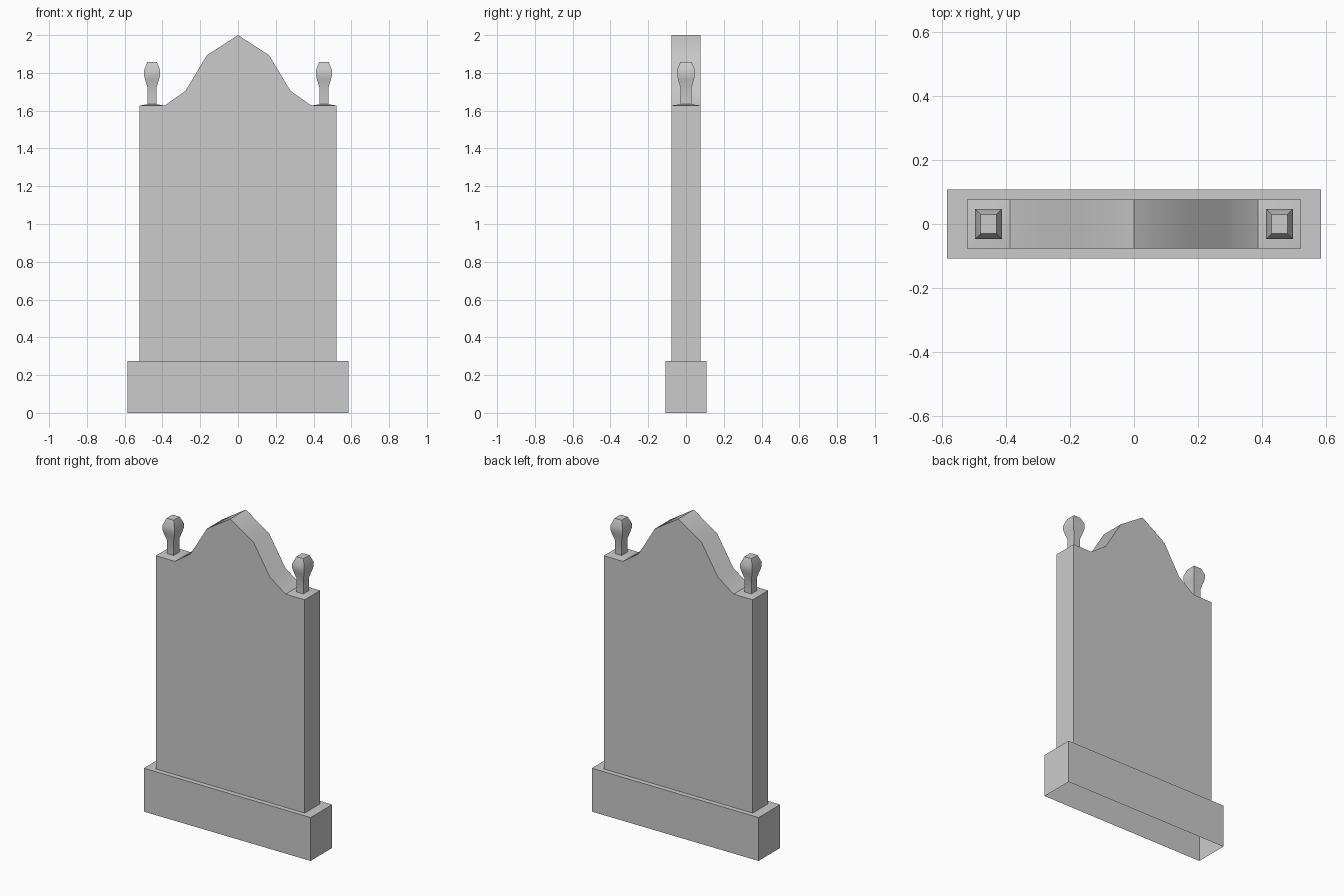
import bpy
import bmesh
from math import radians

if "Cube" in bpy.data.objects:
    bpy.data.objects.remove(bpy.data.objects["Cube"])


def finish(bm, name):
    mesh = bpy.data.meshes.new(name)
    bm.to_mesh(mesh)
    bm.free()
    obj = bpy.data.objects.new(name, mesh)
    bpy.context.collection.objects.link(obj)
    bpy.ops.object.select_all(action='DESELECT')
    obj.select_set(True)
    bpy.context.view_layer.objects.active = obj
    bpy.ops.object.shade_smooth_by_angle(angle=radians(30))
    return obj


def stack(name, cx, sections):
    """Loft rectangles (half_x, half_y, z); top capped, bottom left open."""
    bm = bmesh.new()
    rings = [[bm.verts.new((cx + sx * hx, sy * hy, z))
              for sx, sy in ((-1, -1), (1, -1), (1, 1), (-1, 1))]
             for hx, hy, z in sections]
    for a, b in zip(rings, rings[1:]):
        for i in range(4):
            j = (i + 1) % 4
            bm.faces.new((a[i], a[j], b[j], b[i]))
    bm.faces.new(rings[-1])
    return finish(bm, name)


def slab(name, profile, half_y, open_edges):
    """Extrude an x-z outline (counter-clockwise), skipping hidden edges."""
    bm = bmesh.new()
    front = [bm.verts.new((x, -half_y, z)) for x, z in profile]
    back = [bm.verts.new((x, half_y, z)) for x, z in profile]
    bm.faces.new(front)
    bm.faces.new(back[::-1])
    n = len(profile)
    for i in range(n):
        if i not in open_edges:
            j = (i + 1) % n
            bm.faces.new((front[j], front[i], back[i], back[j]))
    return finish(bm, name)


# Base plinth, open underneath
BASE_TOP, SHOULDER = 0.275, 1.627
stack("base", 0, [(0.585, 0.108, 0), (0.585, 0.108, BASE_TOP)])

# Headstone slab with an ogee top; shoulders are closed by the finials
right = [(0.522, BASE_TOP), (0.522, SHOULDER), (0.388, SHOULDER),
         (0.278, 1.705), (0.164, 1.894)]
outline = right + [(0, 2.0)] + [(-x, z) for x, z in reversed(right)]
slab("headstone", outline, 0.077, {1, 8, 10})

# Finials: sloped shoulder, square shaft, swollen knob
finial = [(0.067, 0.077, SHOULDER), (0.0235, 0.029, 1.634),
          (0.0235, 0.029, 1.72), (0.037, 0.042, 1.765),
          (0.042, 0.047, 1.787), (0.042, 0.047, 1.815),
          (0.025, 0.03, 1.858)]
for side, sign in (("left", -1), ("right", 1)):
    stack("finial_" + side, sign * 0.455, finial)
